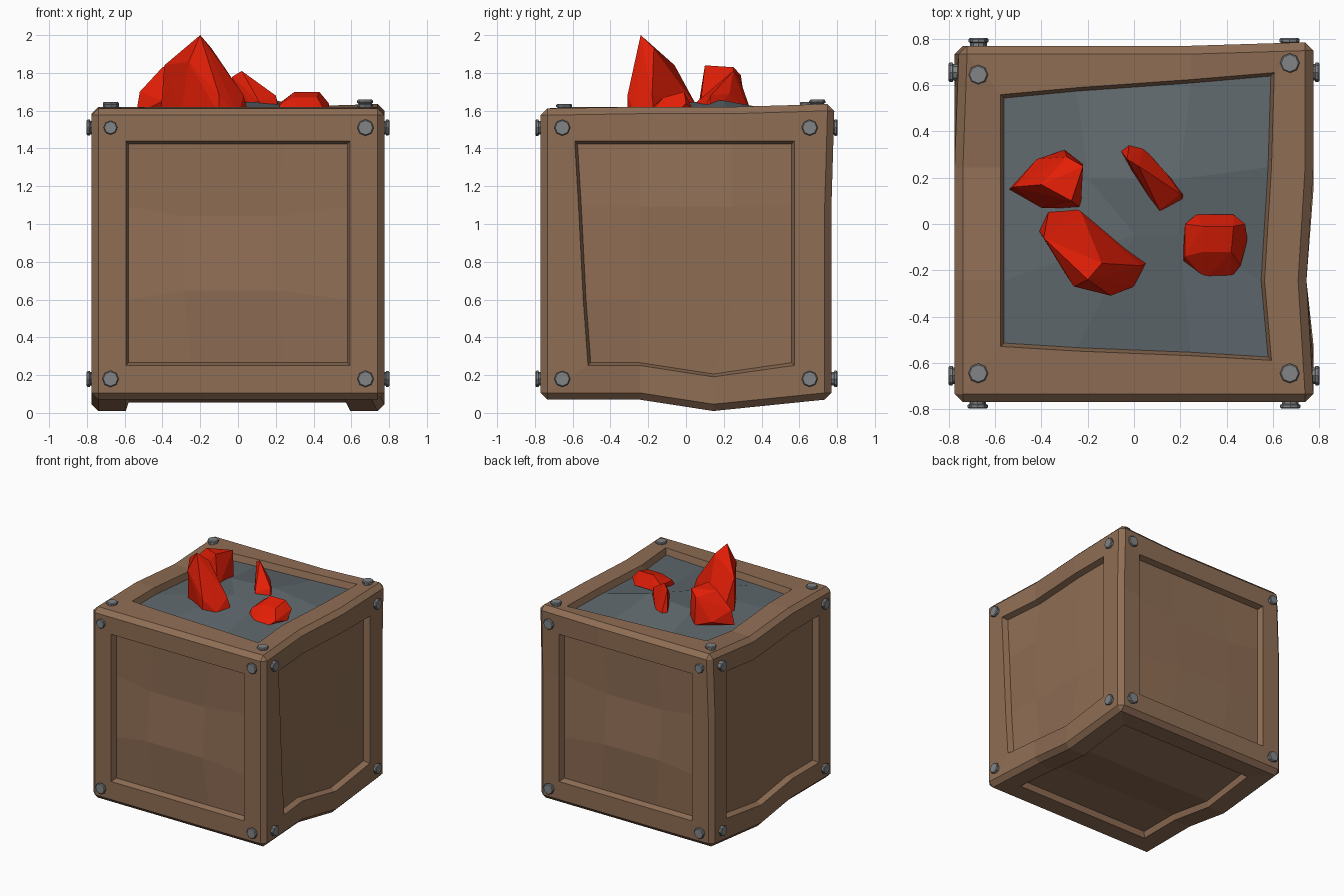
import bpy, bmesh, random
from mathutils import Vector

if "Cube" in bpy.data.objects:
    bpy.data.objects.remove(bpy.data.objects["Cube"])
random.seed(4)

def mat(name, c):
    m = bpy.data.materials.new(name)
    m.diffuse_color = (*c, 1)
    m.use_nodes = True
    m.node_tree.nodes["Principled BSDF"].inputs["Base Color"].default_value = m.diffuse_color
    return m

wood = mat("brown wood", (0.275, 0.155, 0.09))
slate = mat("slate grey", (0.115, 0.14, 0.155))
metal = mat("bolt grey", (0.22, 0.23, 0.24))
red = mat("crystal red", (0.76, 0.013, 0.002))

def finish(bm, name, *mats):
    bmesh.ops.recalc_face_normals(bm, faces=bm.faces[:])
    me = bpy.data.meshes.new(name)
    bm.to_mesh(me)
    bm.free()
    for m in mats:
        me.materials.append(m)
    ob = bpy.data.objects.new(name, me)
    bpy.context.collection.objects.link(ob)
    return ob

# crate: chamfered box, 3x3 faces per side, inset panels
bm = bmesh.new()
bmesh.ops.create_cube(bm, size=1)
for v in bm.verts:
    v.co = Vector((v.co.x * 1.55, v.co.y * 1.54, v.co.z * 1.55 + 0.845))
bmesh.ops.bevel(bm, geom=bm.edges[:], offset=0.036, offset_type='OFFSET',
                segments=1, affect='EDGES', profile=0.5)
bmesh.ops.subdivide_edges(bm, edges=[e for e in bm.edges if e.calc_length() > 0.5],
                          cuts=2, use_grid_fill=True)
bm.normal_update()
for axis in range(3):
    for sign in (-1, 1):
        top = axis == 2 and sign == 1
        faces = [f for f in bm.faces if f.normal[axis] * sign > 0.99]
        bmesh.ops.inset_region(bm, faces=faces, thickness=0.145, use_even_offset=True)
        bmesh.ops.inset_region(bm, faces=faces, thickness=0.015, use_even_offset=True)
        for v in {v for f in faces for v in f.verts}:
            v.co[axis] -= sign * (0.05 if top else 0.045)
            inner = all(abs(c) < 0.4 for i, c in
                        enumerate(v.co - Vector((0, 0, 0.85))) if i != axis)
            if inner and axis == 1:
                # front and back panels dent above and bulge below
                v.co.y += sign * (-0.012 if v.co.z > 0.85 else 0.024)
                v.co.x -= 0.04
                v.co.z -= 0.05 if v.co.z > 0.85 else -0.05
            elif inner and axis == 0:
                v.co.x += sign * random.uniform(0, 0.015)
        if top:
            for f in faces:
                f.material_index = 1

# hand-made wobble of rails and of the stone fill: (rule, offset)
near = lambda a, b: abs(a - b) < 0.1
rules = [
    (lambda x, y, z: near(y, 0.25) and z < 0.3, (0, -0.1, -0.06)),
    (lambda x, y, z: x > 0.5 and near(y, -0.25) and (z > 1.4 or z < 0.3), (-0.03, 0, 0)),
    (lambda x, y, z: x < -0.5 and near(y, 0.25) and z > 1.4, (0, 0, -0.04)),
    (lambda x, y, z: x > 0.5 and y > 0.65 and z > 1.5, (0, 0.015, 0.015)),
    (lambda x, y, z: x < -0.65 and y > 0.65 and z > 1.5, (0.018, 0, 0)),
    (lambda x, y, z: y < -0.65 and z > 1.55, (0, 0, -0.008)),
    (lambda x, y, z: x > 0.7 and near(y, -0.58) and z < 0.4, (0, 0.07, 0)),
    (lambda x, y, z: x > 0.7 and near(y, -0.58) and near(z, 0.59), (0, 0.045, 0)),
    (lambda x, y, z: x > 0.7 and near(y, -0.58) and near(z, 1.1), (0, 0.02, 0)),
    (lambda x, y, z: x > 0.7 and 0.5 < y < 0.65, (0, -0.015, 0)),
    (lambda x, y, z: z > 1.5 and -0.65 < x < -0.5 and abs(y) < 0.65, (0.018, 0, 0)),
    (lambda x, y, z: z > 1.5 and -0.65 < x < -0.5 and 0.5 < y < 0.65, (0, -0.03, 0)),
    (lambda x, y, z: z > 1.5 and near(x, 0.25) and 0.5 < y < 0.65, (0, 0.035, 0)),
    (lambda x, y, z: z > 1.5 and -0.65 < x < -0.5 and -0.65 < y < -0.5, (0, 0.06, 0)),
    (lambda x, y, z: z > 1.5 and near(x, -0.25) and -0.65 < y < -0.5, (0, 0.04, 0)),
    (lambda x, y, z: z > 1.5 and near(x, 0.25) and -0.65 < y < -0.5, (0, 0.02, 0)),
    (lambda x, y, z: z > 1.5 and 0.5 < x < 0.65 and 0.5 < y < 0.65, (0.012, 0.065, 0)),
    (lambda x, y, z: z > 1.5 and near(x, -0.25) and near(y, 0.25), (0.05, -0.05, 0.06)),
    (lambda x, y, z: z > 1.5 and near(x, 0.25) and near(y, 0.25), (-0.05, -0.05, 0.085)),
    (lambda x, y, z: z > 1.5 and near(x, -0.25) and near(y, -0.25), (0.25, 0.2, 0.07)),
    (lambda x, y, z: z > 1.5 and near(x, 0.25) and near(y, -0.25), (-0.05, 0.2, 0.03)),
]
for v in bm.verts:
    p = tuple(v.co)
    for test, d in rules:
        if test(*p):
            v.co += Vector(d)
finish(bm, "crate", wood, slate)

# bolts: flat eight-sided heads on a narrower neck
def bolt(name, pos, normal, r):
    bm = bmesh.new()
    q = Vector(normal).to_track_quat('Z', 'Y')
    rings = []
    for k, h in ((0.95, -0.02), (0.95, 0.008), (1.15, 0.012), (1.15, 0.022), (1.0, 0.028)):
        c = bmesh.ops.create_circle(bm, segments=8, radius=r * k)["verts"]
        for v in c:
            v.co.z += h
        rings.append(c)
    for a, b in zip(rings, rings[1:]):
        for i in range(8):
            j = (i + 1) % 8
            bm.faces.new((a[i], a[j], b[j], b[i]))
    bm.faces.new(rings[0])
    bm.faces.new(rings[-1])
    for v in bm.verts:
        v.co = q @ v.co + Vector(pos)
    finish(bm, name, metal)

for s in (-1, 1):
    for t in (-1, 1):
        z = 1.51 if t > 0 else 0.18
        r = 0.032 if s < 0 and t > 0 else 0.038
        bolt("front_bolt", (s * 0.675, -0.77, z), (0, -1, 0), r)
        bolt("back_bolt", (s * 0.672, 0.775, z), (0, 1, 0), r)
        bolt("right_bolt", (0.773, s * 0.655, z), (1, 0, 0), 0.037)
        bolt("left_bolt", (-0.773, s * 0.655, z), (-1, 0, 0), 0.037)
        up = s > 0 and t > 0
        bolt("top_bolt", (s * 0.673, 0.695 if up else t * 0.645,
                          1.63 if up else 1.618 if t > 0 else 1.608), (0, 0, 1), 0.037)

# crystals: faceted convex lumps standing in the stone
def crystal(name, pts):
    bm = bmesh.new()
    for p in pts:
        bm.verts.new(p)
    r = bmesh.ops.convex_hull(bm, input=bm.verts[:])
    bmesh.ops.delete(bm, geom=[g for g in r["geom_interior"]
                               if isinstance(g, bmesh.types.BMVert)], context='VERTS')
    finish(bm, name, red)

crystal("tall_crystal", [
    (-.2, -.24, 2), (-.26, -.27, 1.86), (-.39, -.06, 1.84), (-.41, -.03, 1.58),
    (-.37, .05, 1.6), (-.24, .07, 1.6), (-.22, .03, 1.66), (-.14, -.17, 1.93),
    (-.25, 0, 1.71), (.05, -.17, 1.6), (.03, -.18, 1.68), (0, -.27, 1.58),
    (-.1, -.31, 1.58), (-.1, -.31, 1.68), (-.3, -.21, 1.58)])
crystal("left_crystal", [
    (-.54, .15, 1.58), (-.52, .16, 1.7), (-.4, .17, 1.83), (-.27, .1, 1.84),
    (-.22, .25, 1.83), (-.29, .29, 1.79), (-.22, .26, 1.58), (-.3, .32, 1.58),
    (-.42, .28, 1.62), (-.23, .07, 1.58), (-.4, .07, 1.65)])
crystal("back_crystal", [
    (.02, .25, 1.81), (-.03, .28, 1.78), (-.06, .32, 1.58), (-.02, .35, 1.58),
    (.04, .33, 1.6), (.13, .23, 1.69), (.2, .13, 1.68), (.23, .12, 1.57),
    (.22, .08, 1.57), (.11, .04, 1.58), (.11, .06, 1.65), (0, .21, 1.58)])
crystal("low_crystal", [
    (.3, -.01, 1.7), (.43, -.01, 1.7), (.3, -.12, 1.67), (.42, -.12, 1.67),
    (.22, 0, 1.64), (.27, .04, 1.6), (.43, .04, 1.6), (.48, 0, 1.64),
    (.49, -.07, 1.57), (.46, -.18, 1.6), (.42, -.23, 1.57), (.31, -.24, 1.57),
    (.21, -.17, 1.57), (.22, -.14, 1.63)])
